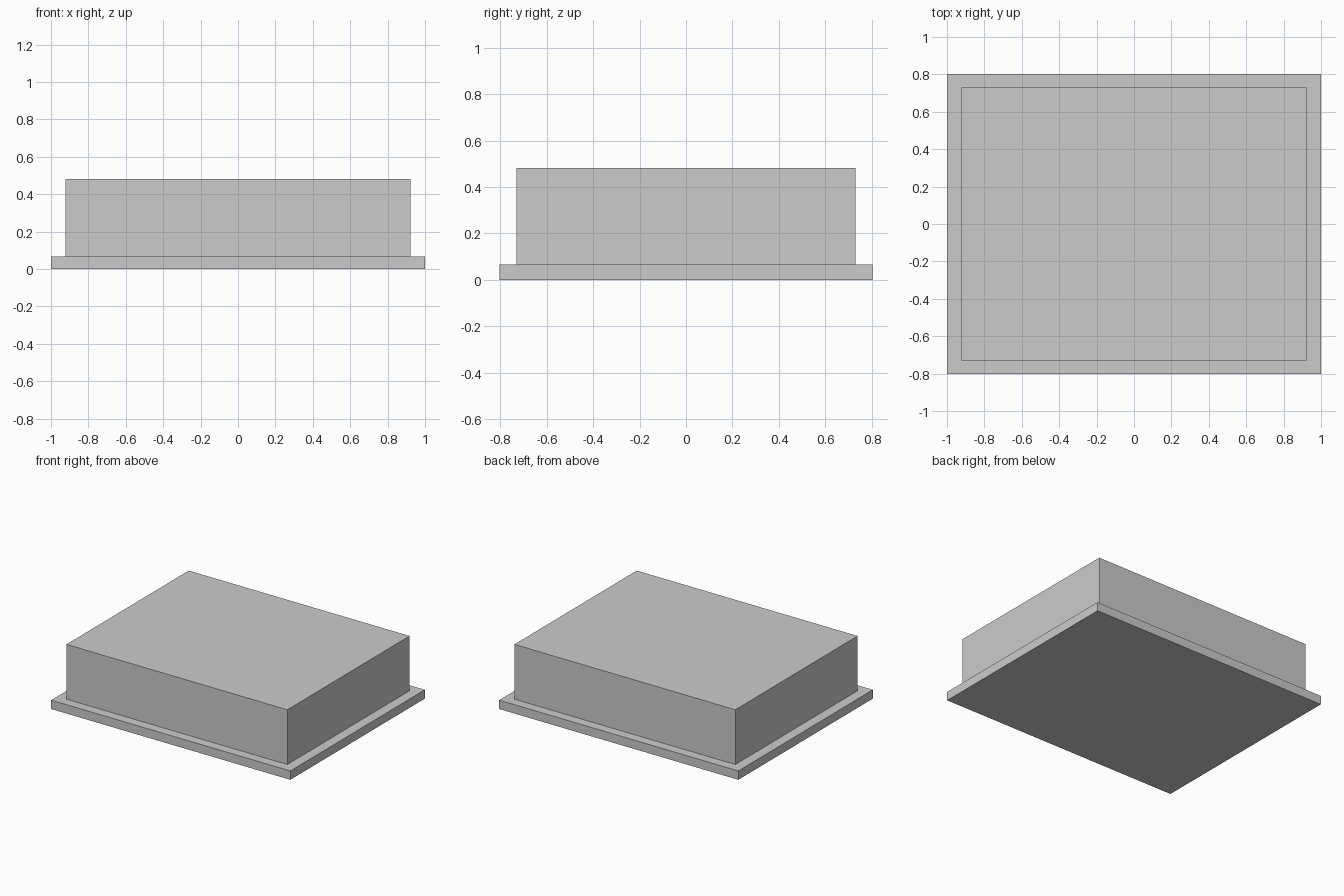
import bpy

if "Cube" in bpy.data.objects:
    bpy.data.objects.remove(bpy.data.objects["Cube"])


def block(name, width, depth, bottom, top):
    """Axis-aligned box centred on x and y, spanning bottom to top."""
    bpy.ops.mesh.primitive_cube_add(size=1, location=(0, 0, (bottom + top) / 2))
    obj = bpy.context.object
    obj.name = name
    obj.scale = (width, depth, top - bottom)
    bpy.ops.object.transform_apply(location=False, rotation=False, scale=True)
    return obj


# Thin flange slab at the bottom
block("base_plate", 2.0, 1.606, 0.0, 0.067)

# Main box standing on the slab
block("main_body", 1.847, 1.46, 0.067, 0.481)
